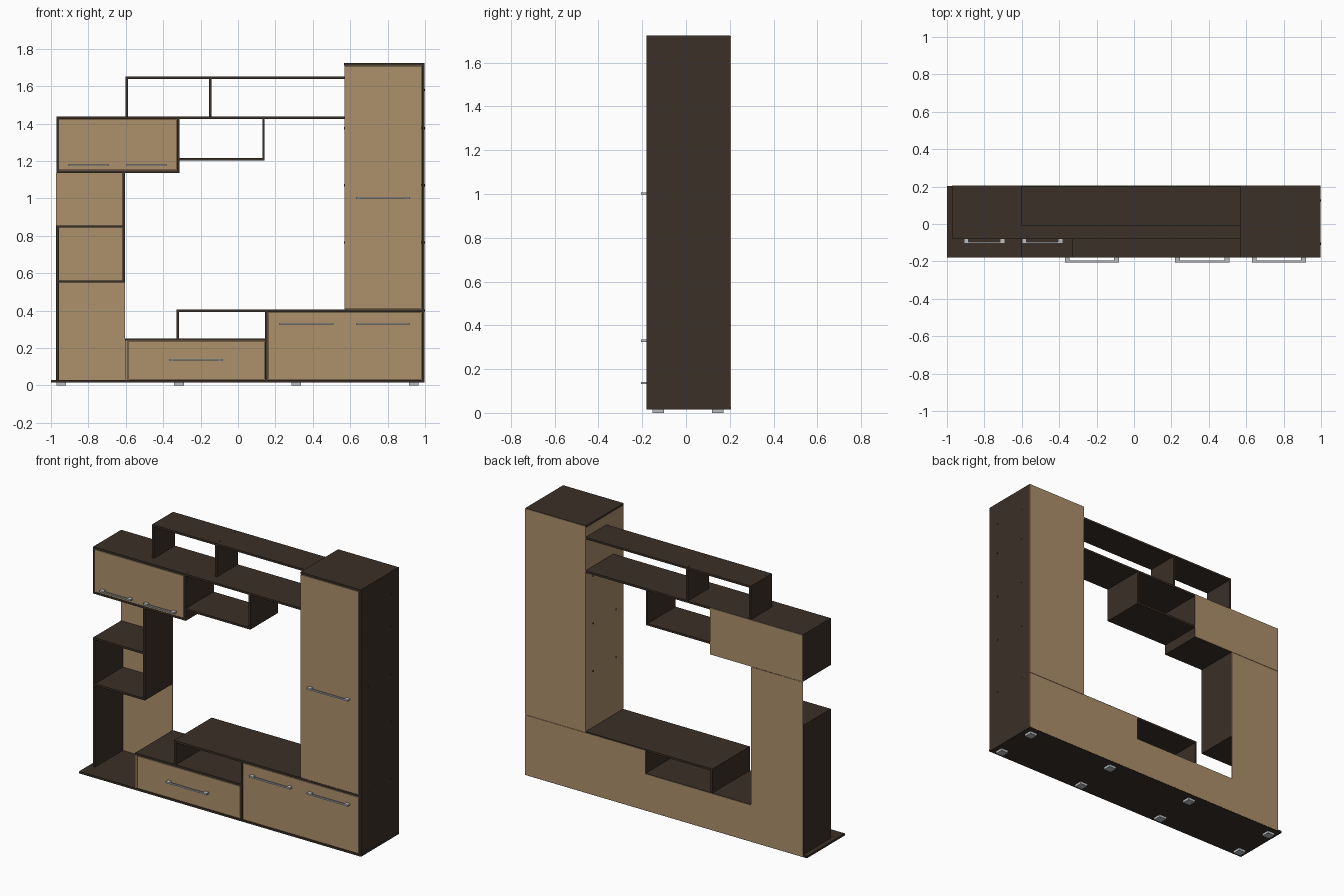
import bpy, math
from mathutils import Matrix
import bmesh

if "Cube" in bpy.data.objects:
    bpy.data.objects.remove(bpy.data.objects["Cube"])


def material(name, rgb):
    m = bpy.data.materials.new(name)
    m.diffuse_color = (*rgb, 1)
    m.use_nodes = True
    m.node_tree.nodes["Principled BSDF"].inputs["Base Color"].default_value = m.diffuse_color
    return m


DARK = material("dark wood", (0.042, 0.029, 0.020))
TAN = material("light wood", (0.42, 0.28, 0.15))
METAL = material("grey metal", (0.50, 0.51, 0.54))

T = 0.013          # board thickness
BACK = 0.202       # rear of the boards
DEEP = -0.178      # front of the deep units
SHALLOW = -0.08    # front of the shallow units


def finish(name, bm, mat):
    mesh = bpy.data.meshes.new(name)
    bm.to_mesh(mesh)
    bm.free()
    mesh.materials.append(mat)
    ob = bpy.data.objects.new(name, mesh)
    bpy.context.collection.objects.link(ob)
    return ob


def add_box(bm, x, y, z):
    mid = [(a + b) / 2 for a, b in (x, y, z)]
    size = [b - a for a, b in (x, y, z)]
    m = Matrix.Translation(mid) @ Matrix.Diagonal((*size, 1))
    bmesh.ops.create_cube(bm, size=1, matrix=m)


def box(name, x, y, z, mat=DARK):
    bm = bmesh.new()
    add_box(bm, x, y, z)
    return finish(name, bm, mat)


def upright(name, x, z0, z1, front, mat=DARK):
    return box(name, (x, x + T), (front, BACK), (z0, z1), mat)


def shelf(name, x0, x1, z, front):
    return box(name, (x0, x1), (front, BACK), (z, z + T))


def back(name, x0, x1, z0, z1):
    return box(name, (x0, x1), (BACK, BACK + 0.003), (z0, z1), TAN)


def door(name, x0, x1, z0, z1, front):
    return box(name, (x0, x1), (front, front + T), (z0, z1), TAN)


def handle(name, x0, x1, z, front):
    # bar held off the door by a block at each end
    bm = bmesh.new()
    add_box(bm, (x0, x1), (front - 0.025, front - 0.016), (z - 0.004, z + 0.004))
    for a in (x0, x1 - 0.026):
        add_box(bm, (a, a + 0.026), (front - 0.0245, front), (z - 0.005, z + 0.005))
    finish(name, bm, METAL)


def screws(name, points, axis):
    # small caps along a board
    bm = bmesh.new()
    turn = Matrix.Rotation(math.pi / 2, 4, 'Y') if axis == 'X' else Matrix()
    for p in points:
        bmesh.ops.create_cone(bm, cap_ends=True, segments=10, radius1=0.006, radius2=0.006,
                              depth=0.004, matrix=Matrix.Translation(p) @ turn)
    finish(name, bm, DARK)


# base board and feet
box("base_board", (-1, 0.998), (-0.18, BACK + 0.002), (0.015, 0.015 + T))
for i, x in enumerate((-0.945, -0.315, 0.312, 0.94)):
    for j, y in enumerate((-0.127, 0.145)):
        box(f"foot_{i}_{j}", (x - 0.026, x + 0.026), (y - 0.026, y + 0.026), (0, 0.015), METAL)

# tall cabinet on the right
upright("tall_right_side", 0.984, 0.028, 1.724, -0.18)
upright("tall_left_side", 0.57, 0.406, 1.711, -0.164, TAN)
shelf("tall_top", 0.568, 0.984, 1.711, -0.18)
for z in (0.76, 1.065, 1.37):
    shelf("tall_inner_shelf", 0.583, 0.984, z, -0.15)
door("tall_door", 0.569, 0.981, 0.408, 1.708, -0.18)
back("tall_back", 0.57, 0.997, 0.402, 1.722)
handle("tall_handle", 0.63, 0.92, 1.003, -0.18)
levels = (0.40, 0.765, 1.07, 1.375, 1.58)
screws("right_side_screws", [(0.998, y, z) for z in levels for y in (-0.105, 0.125)], 'X')
screws("left_side_screws", [(0.57, y, z) for z in levels[1:4] for y in (-0.105, 0.125)], 'X')

# low cabinet on the right, its top runs on over the drawer unit
upright("low_left_side", 0.145, 0.028, 0.393, DEEP)
shelf("low_top", -0.328, 0.984, 0.393, DEEP)
upright("low_top_support", -0.328, 0.252, 0.393, DEEP)
door("low_door", 0.16, 0.981, 0.031, 0.391, -0.18)
back("low_back", 0.145, 0.997, 0.018, 0.40)
handle("low_handle_left", 0.22, 0.51, 0.33, -0.18)
handle("low_handle_right", 0.63, 0.92, 0.33, -0.18)

# drawer unit
upright("drawer_left_side", -0.604, 0.028, 0.239, DEEP, TAN)
shelf("drawer_top", -0.604, 0.145, 0.239, DEEP)
door("drawer_front", -0.586, 0.141, 0.031, 0.237, -0.18)
back("drawer_back", -0.604, 0.144, 0.018, 0.25)
handle("drawer_handle", -0.37, -0.08, 0.136, -0.18)

# open shelf column on the left
upright("column_left_side", -0.97, 0.028, 0.843, SHALLOW)
upright("column_right_side", -0.617, 0.549, 1.137, SHALLOW)
shelf("column_upper_shelf", -0.97, -0.617, 0.843, SHALLOW)
shelf("column_lower_shelf", -0.957, -0.617, 0.549, SHALLOW)
back("column_back", -0.972, -0.605, 0.018, 1.136)

# hanging cabinet on the left
shelf("hanging_bottom", -0.97, -0.314, 1.137, SHALLOW)
upright("hanging_left_side", -0.97, 1.15, 1.424, SHALLOW)
upright("hanging_right_side", -0.327, 1.15, 1.424, SHALLOW)
door("hanging_door", -0.956, -0.328, 1.152, 1.422, SHALLOW - 0.001)
back("hanging_back", -0.97, -0.314, 1.138, 1.436)
handle("hanging_handle_left", -0.91, -0.69, 1.177, SHALLOW)
handle("hanging_handle_right", -0.60, -0.38, 1.177, SHALLOW)

# long wall shelf with the open boxes above and below it
shelf("long_shelf", -0.97, 0.57, 1.424, SHALLOW)
shelf("under_shelf", -0.314, 0.143, 1.203, SHALLOW)
upright("under_shelf_end", 0.13, 1.216, 1.424, SHALLOW)
shelf("top_shelf", -0.602, 0.57, 1.638, -0.01)
for x in (-0.602, -0.156):
    upright("top_shelf_support", x, 1.437, 1.638, -0.01)
screws("top_shelf_screws", [(x, y, 1.65) for x in (-0.596, -0.15) for y in (0.03, 0.18)], 'Z')
screws("long_shelf_screws", [(x, -0.05, 1.436) for x in (-0.964, -0.32, 0.136)], 'Z')
